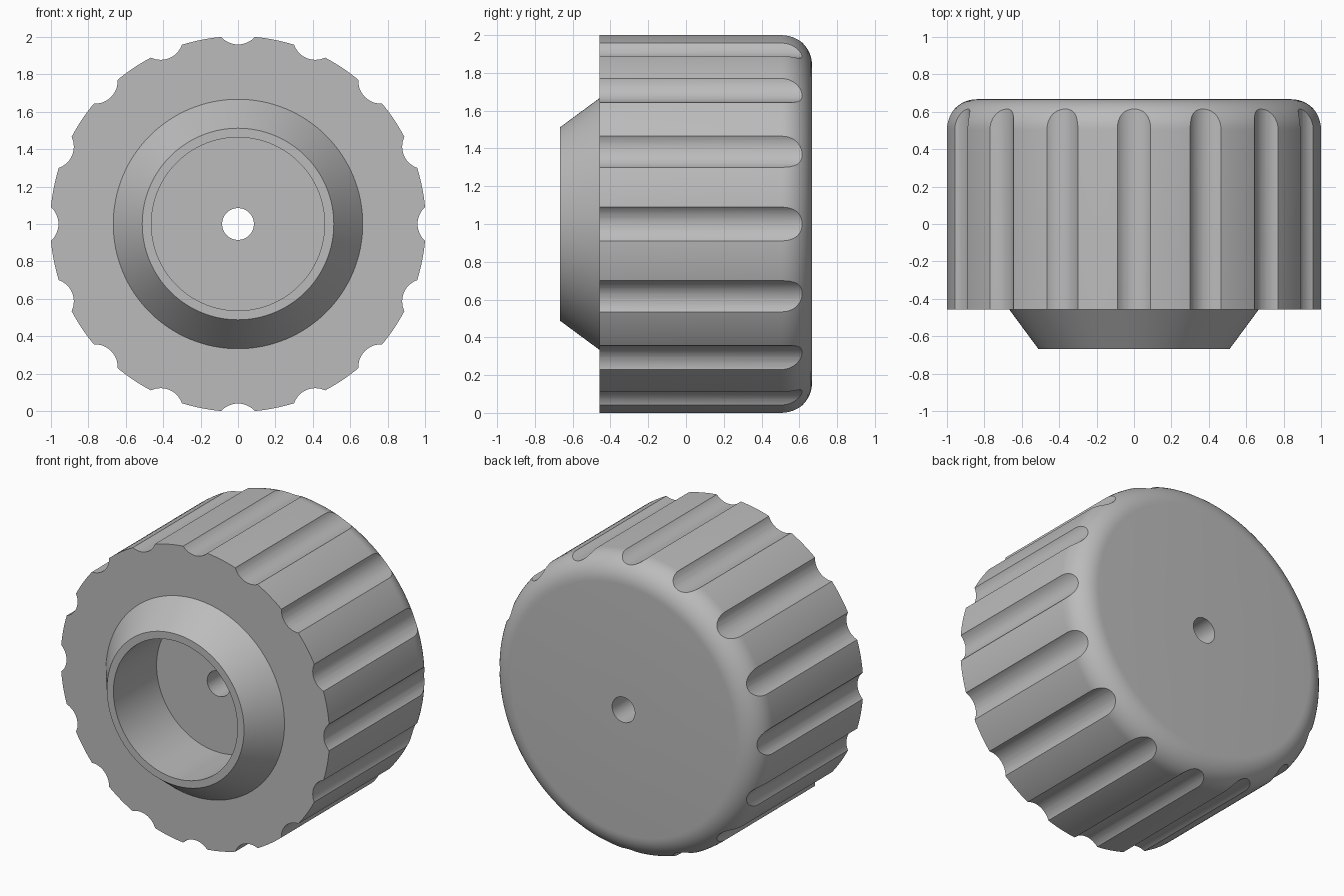
import bpy, bmesh, math
from mathutils import Matrix, Vector

cube = bpy.data.objects.get("Cube")
if cube:
    bpy.data.objects.remove(cube, do_unlink=True)

OUTER, FILLET = 1.004, 0.163
FRONT, SHOULDER, BACK = -0.667, -0.457, 0.667
BORE, FLOOR, HOLE = 0.463, -0.207, 0.085
GROOVES, GROOVE_R, GROOVE_AT = 16, 0.121, 1.081
SEGMENTS = 192

grey = bpy.data.materials.new("grey plastic")
grey.use_nodes = True
colour = (0.5, 0.5, 0.5, 1)
grey.diffuse_color = colour
grey.node_tree.nodes["Principled BSDF"].inputs["Base Color"].default_value = colour


def make_object(name, bm):
    bmesh.ops.recalc_face_normals(bm, faces=bm.faces)
    mesh = bpy.data.meshes.new(name)
    bm.to_mesh(mesh)
    bm.free()
    mesh.materials.append(grey)
    obj = bpy.data.objects.new(name, mesh)
    bpy.context.collection.objects.link(obj)
    return obj


# Closed profile of (radius, y): hole, stepped bore, conical collar, rounded back
profile = [(HOLE, BACK), (HOLE, FLOOR), (BORE, FLOOR), (BORE, FRONT),
           (0.512, FRONT), (0.667, SHOULDER), (OUTER, SHOULDER)]
for i in range(13):
    a = math.pi / 2 * i / 12
    profile.append((OUTER - FILLET + FILLET * math.cos(a),
                    BACK - FILLET + FILLET * math.sin(a)))

# Knob body turned about the y axis
bm = bmesh.new()
rings = []
for s in range(SEGMENTS):
    t = 2 * math.pi * s / SEGMENTS
    rings.append([bm.verts.new((r * math.cos(t), y, 1 + r * math.sin(t)))
                  for r, y in profile])
n = len(profile)
for s in range(SEGMENTS):
    here, there = rings[s], rings[(s + 1) % SEGMENTS]
    for i in range(n):
        j = (i + 1) % n
        bm.faces.new((here[i], here[j], there[j], there[i]))
knob = make_object("knob", bm)

# Round cutters for the grip grooves
bm = bmesh.new()
for k in range(GROOVES):
    t = 2 * math.pi * k / GROOVES
    place = Vector((GROOVE_AT * math.cos(t), 0, 1 + GROOVE_AT * math.sin(t)))
    matrix = (Matrix.Translation(place) @ Matrix.Rotation(-t, 4, 'Y')
              @ Matrix.Rotation(math.pi / 2, 4, 'X'))
    bmesh.ops.create_cone(bm, cap_ends=True, segments=48, radius1=GROOVE_R,
                          radius2=GROOVE_R, depth=1.6, matrix=matrix)
cutter = make_object("groove_cutter", bm)
cutter.hide_render = True

# Cut the grooves, then drop the cutter
cut = knob.modifiers.new("grooves", 'BOOLEAN')
cut.operation = 'DIFFERENCE'
cut.solver = 'EXACT'
cut.object = cutter
bpy.ops.object.select_all(action='DESELECT')
knob.select_set(True)
bpy.context.view_layer.objects.active = knob
bpy.ops.object.modifier_apply(modifier=cut.name)
bpy.data.objects.remove(cutter, do_unlink=True)
bpy.ops.object.shade_smooth_by_angle(angle=math.radians(20))
